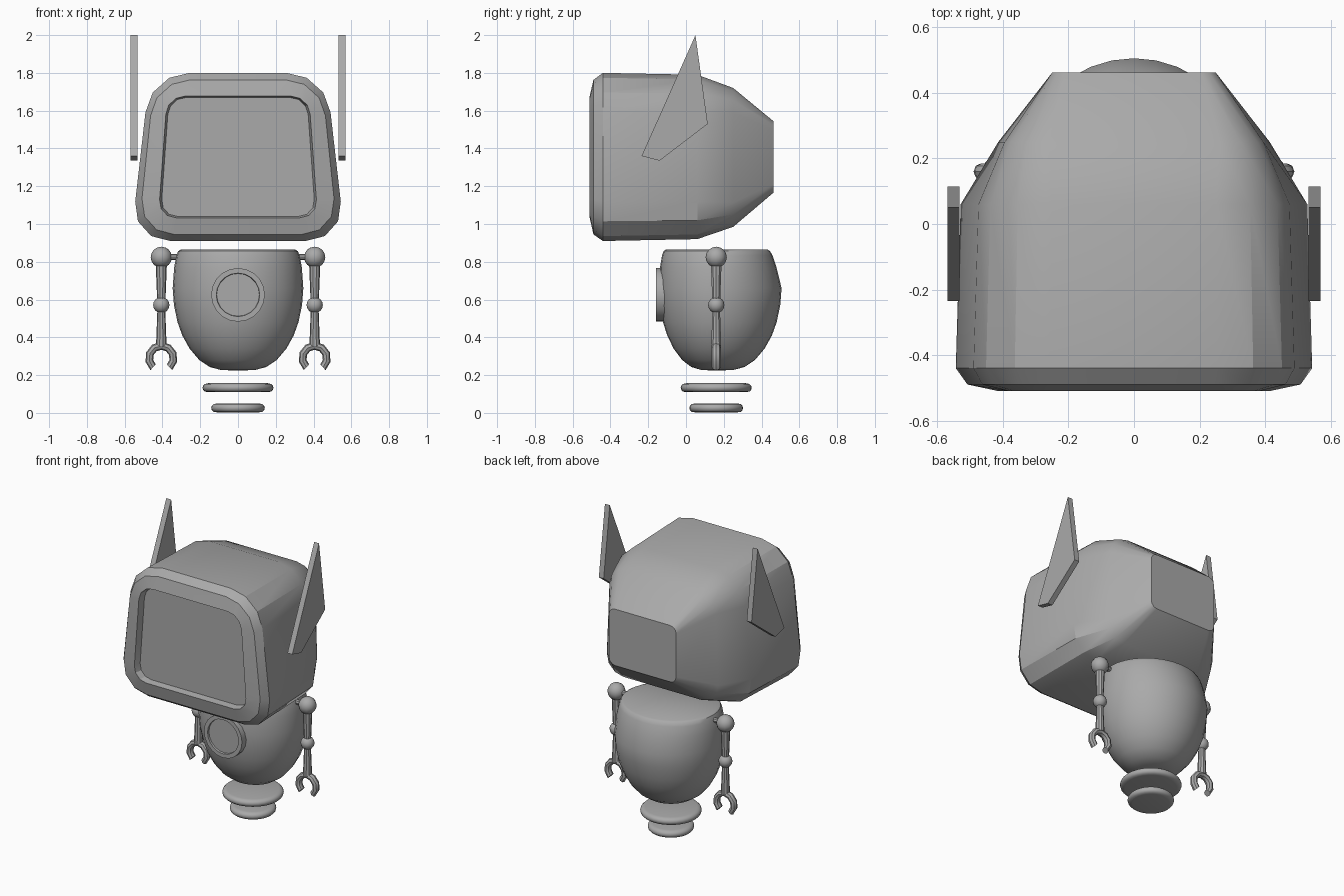
import bpy, bmesh, math
from mathutils import Vector, Matrix

if "Cube" in bpy.data.objects:
    bpy.data.objects.remove(bpy.data.objects["Cube"])

CY = 0.16  # depth of the body axis

grey = bpy.data.materials.new("mid_grey")
grey.diffuse_color = (0.4, 0.4, 0.4, 1)
grey.use_nodes = True
grey.node_tree.nodes["Principled BSDF"].inputs["Base Color"].default_value = grey.diffuse_color


def finish(name, bm, smooth=35):
    bmesh.ops.remove_doubles(bm, verts=bm.verts, dist=1e-5)
    bmesh.ops.recalc_face_normals(bm, faces=bm.faces)
    me = bpy.data.meshes.new(name)
    bm.to_mesh(me)
    bm.free()
    ob = bpy.data.objects.new(name, me)
    bpy.context.collection.objects.link(ob)
    me.materials.append(grey)
    if smooth:
        bpy.ops.object.select_all(action='DESELECT')
        ob.select_set(True)
        bpy.context.view_layer.objects.active = ob
        bpy.ops.object.shade_smooth_by_angle(angle=math.radians(smooth))
    return ob


def skin(bm, rings, closed=True):
    """Bridge point rings into a tube and cap both ends."""
    vs = [[bm.verts.new(p) for p in r] for r in rings]
    n = len(vs[0])
    for a, b in zip(vs, vs[1:]):
        for i in range(n):
            j = (i + 1) % n
            bm.faces.new((a[i], a[j], b[j], b[i]))
    bm.faces.new(vs[0])
    bm.faces.new(vs[-1])


def rounded_ring(y, top, bottom, z1, z0, r):
    """Rounded trapezoid outline at depth y, three segments per corner."""
    c = [Vector(p) for p in ((-bottom, y, z0), (bottom, y, z0),
                             (top, y, z1), (-top, y, z1))]
    pts = []
    for i, p in enumerate(c):
        a = p + (c[i - 1] - p).normalized() * r
        b = p + (c[(i + 1) % 4] - p).normalized() * r
        for k in range(4):
            t = k / 3
            w = ((1 - t) ** 2, 1.5 * t * (1 - t), t * t)
            pts.append((a * w[0] + p * w[1] + b * w[2]) / sum(w))
    return pts


def lathe_rings(profile, n):
    return [[Vector((r * math.cos(2 * math.pi * i / n),
                     r * math.sin(2 * math.pi * i / n), z)) for i in range(n)]
            for r, z in profile]


def lathe(name, profile, n, matrix, smooth=35):
    bm = bmesh.new()
    skin(bm, lathe_rings(profile, n))
    bm.transform(matrix)
    return finish(name, bm, smooth)


# Head: recessed screen, bevelled rim, shell tapering to a flat back
bm = bmesh.new()
skin(bm, [rounded_ring(*s) for s in (
    (-0.465, 0.365, 0.41, 1.67, 1.04, 0.09),
    (-0.51, 0.375, 0.422, 1.677, 1.033, 0.095),
    (-0.49, 0.443, 0.528, 1.763, 0.945, 0.19),
    (-0.44, 0.466, 0.568, 1.80, 0.91, 0.21),
    (0.06, 0.452, 0.552, 1.79, 0.92, 0.20),
    (0.25, 0.39, 0.42, 1.72, 0.985, 0.13),
    (0.462, 0.25, 0.25, 1.545, 1.165, 0.045))])
finish("head", bm, 28)

# Ears: thin vertical blades on both sides
for side, label in ((-1, "left"), (1, "right")):
    bm = bmesh.new()
    skin(bm, [[(side * x, y, z) for y, z in
               ((0.05, 2.0), (0.115, 1.53), (-0.14, 1.335), (-0.235, 1.36))]
              for x in (0.533, 0.569)])
    finish(label + "_ear", bm, 0)

# Body: egg shape, flattened in front and drawn in at the upper back
profile = ((0.03, 0.225), (0.09, 0.227), (0.15, 0.243), (0.205, 0.28),
           (0.256, 0.34), (0.295, 0.41), (0.32, 0.48), (0.339, 0.57),
           (0.346, 0.66), (0.338, 0.77), (0.326, 0.835), (0.316, 0.857),
           (0.302, 0.865))
rings = lathe_rings(profile, 32)
for ring in rings:
    for v in ring:
        v.y *= 0.88 if v.y < 0 else 1 - 0.1 * max(0, (v.z - 0.66) / 0.2)
        v.y += CY
bm = bmesh.new()
skin(bm, rings)
finish("body", bm)

# Chest porthole: raised ring with a sunken disc
lathe("chest_ring", ((0.142, -0.1), (0.142, 0), (0.115, 0), (0.113, -0.012)),
      20, Matrix.Translation((0, -0.16, 0.625)) @ Matrix.Rotation(math.pi / 2, 4, 'X'))

# Hover discs under the body
for name, r, z in (("upper_disc", 0.188, 0.11), ("lower_disc", 0.142, 0.003)):
    lathe(name, ((r - 0.03, 0), (r - 0.012, 0.003), (r - 0.003, 0.012), (r, 0.023),
                 (r - 0.003, 0.034), (r - 0.012, 0.043), (r - 0.03, 0.047)),
          32, Matrix.Translation((0, CY, z)), 50)


def ball(name, x, z, r):
    bm = bmesh.new()
    bmesh.ops.create_uvsphere(bm, u_segments=12, v_segments=8, radius=r)
    bm.transform(Matrix.Translation((x, CY, z)))
    finish(name, bm)


# Arms: ball joints, tapered rods and open claws
for side, label in ((-1, "left"), (1, "right")):
    x = side * 0.406
    place = Matrix.Translation((x, CY, 0))
    ball(label + "_shoulder", x, 0.824, 0.056)
    ball(label + "_elbow", x, 0.571, 0.043)
    lathe(label + "_upper_arm", ((0.021, 0.57), (0.03, 0.80)), 10, place)
    lathe(label + "_forearm", ((0.028, 0.355), (0.02, 0.57)), 10, place)
    lathe(label + "_shoulder_pin", ((0.016, 0.28), (0.016, 0.40)), 8,
          Matrix.Translation((0, CY, 0.825)) @ Matrix.Rotation(side * math.pi / 2, 4, 'Y'))
    bm = bmesh.new()
    arc = []
    for k in range(9):
        a = math.radians(-48 + 276 * k / 8)
        out = Vector((math.cos(a), 0, math.sin(a)))
        centre = Vector((x, CY, 0.29)) + out * 0.065
        arc.append([centre + out * 0.021 * math.cos(b * math.pi / 4)
                    + Vector((0, 0.024 * math.sin(b * math.pi / 4), 0))
                    for b in range(8)])
    skin(bm, arc)
    finish(label + "_claw", bm)
